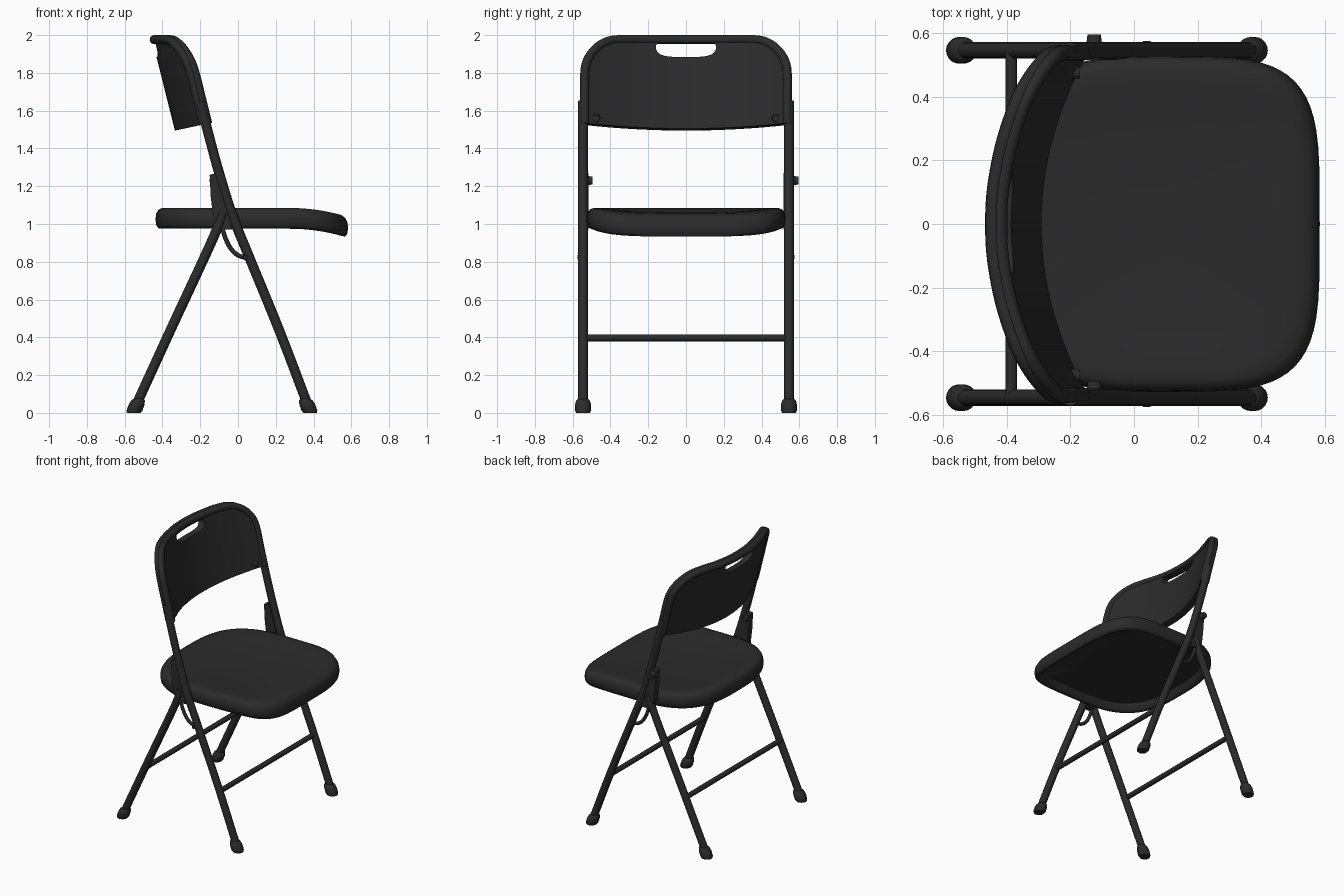
import bpy, bmesh, math
from mathutils import Vector

cube = bpy.data.objects.get("Cube")
if cube:
    bpy.data.objects.remove(cube, do_unlink=True)

charcoal = bpy.data.materials.new("charcoal")
charcoal.use_nodes = True
COLOUR = (0.024, 0.024, 0.024, 1)
charcoal.diffuse_color = COLOUR
charcoal.node_tree.nodes["Principled BSDF"].inputs["Base Color"].default_value = COLOUR

SIDE = 0.545          # y of the leg tubes
SIDES = (("right", -1), ("left", 1))


def add(name, mesh, angle=40):
    ob = bpy.data.objects.new(name, mesh)
    bpy.context.collection.objects.link(ob)
    mesh.materials.clear()
    mesh.materials.append(charcoal)
    bpy.ops.object.select_all(action='DESELECT')
    ob.select_set(True)
    bpy.context.view_layer.objects.active = ob
    bpy.ops.object.shade_smooth_by_angle(angle=math.radians(angle))
    return ob


def finish(name, bm, angle=40):
    bmesh.ops.recalc_face_normals(bm, faces=bm.faces)
    mesh = bpy.data.meshes.new(name)
    bm.to_mesh(mesh)
    bm.free()
    return add(name, mesh, angle)


def tube(name, points, radius):
    """Round tube along a smooth path."""
    curve = bpy.data.curves.new(name + "_path", 'CURVE')
    curve.dimensions = '3D'
    curve.bevel_depth = radius
    curve.bevel_resolution = 4
    curve.resolution_u = 6
    curve.use_fill_caps = True
    spline = curve.splines.new('BEZIER')
    spline.bezier_points.add(len(points) - 1)
    for bp, p in zip(spline.bezier_points, points):
        bp.co = p
        bp.handle_left_type = bp.handle_right_type = 'AUTO'
    tmp = bpy.data.objects.new(name + "_path", curve)
    bpy.context.collection.objects.link(tmp)
    bpy.context.view_layer.update()
    mesh = bpy.data.meshes.new_from_object(tmp.evaluated_get(bpy.context.evaluated_depsgraph_get()))
    bpy.data.objects.remove(tmp, do_unlink=True)
    return add(name, mesh)


def loft(name, rings, angle=40):
    """Skin closed rings of equal length and cap both ends."""
    bm = bmesh.new()
    loops = [[bm.verts.new(p) for p in ring] for ring in rings]
    n = len(loops[0])
    for a, b in zip(loops, loops[1:]):
        for i in range(n):
            j = (i + 1) % n
            bm.faces.new((a[i], a[j], b[j], b[i]))
    bm.faces.new(loops[0])
    bm.faces.new(loops[-1])
    return finish(name, bm, angle)


def stud(name, centre, radius, height, axis):
    """Short bevelled pin along an axis."""
    bm = bmesh.new()
    bmesh.ops.create_cone(bm, cap_ends=True, segments=16, radius1=radius,
                          radius2=radius * 0.8, depth=height)
    turn = Vector((0, 0, 1)).rotation_difference(Vector(axis))
    for v in bm.verts:
        v.co = turn @ v.co + Vector(centre)
    return finish(name, bm)


# Backrest: a bowed, leaning surface
HALF, TOP, CORNER = 0.536, 1.976, 0.18


def bow(y, z, lift=0):
    return Vector((-0.17 - 0.25 * (z - 1.53) - 0.15 * (1 - (y / HALF) ** 2) + lift, y, z))


def top_edge(y):
    over = max(0, abs(y) - (HALF - CORNER)) / CORNER
    return TOP - CORNER + CORNER * math.sqrt(max(0, 1 - over * over))


bm = bmesh.new()
COLS, ROWS = 40, 12
grid = []
for i in range(COLS + 1):
    y = HALF * math.sin(math.pi * (i / COLS - 0.5))
    low = 1.5 + 0.03 * (y / HALF) ** 2
    grid.append([bm.verts.new(bow(y, low + (top_edge(y) - low) * j / ROWS))
                 for j in range(ROWS + 1)])
for a, b in zip(grid, grid[1:]):
    for j in range(ROWS):
        bm.faces.new((a[j], b[j], b[j + 1], a[j + 1]))
panel = finish("back_panel", bm)
solid = panel.modifiers.new("thickness", 'SOLIDIFY')
solid.thickness = 0.045
solid.offset = 0

# Hand hole: flat top, rounded lower corners
hole = [(0.15, 1.955), (0.16, 1.945), (0.157, 1.92), (0.14, 1.9), (0.11, 1.889), (0.07, 1.885)]
outline = hole + [(-y, z) for y, z in reversed(hole)]
cutter = loft("hand_hole_cutter", [[(x, y, z) for y, z in outline] for x in (-0.7, -0.1)])
cutter.hide_render = True
cutter.hide_set(True)
cut = panel.modifiers.new("hand_hole", 'BOOLEAN')
cut.operation = 'DIFFERENCE'
cut.solver = 'EXACT'
cut.object = cutter
bpy.context.view_layer.update()
cut_mesh = bpy.data.meshes.new_from_object(
    panel.evaluated_get(bpy.context.evaluated_depsgraph_get()))
bpy.data.objects.remove(panel, do_unlink=True)
bpy.data.objects.remove(cutter, do_unlink=True)
add("back_panel", cut_mesh)

# Rim bead around the sides and top of the backrest
arc = [(HALF - CORNER + CORNER * math.cos(t), TOP - CORNER + CORNER * math.sin(t))
       for t in [math.pi / 2 * k / 6 for k in range(7)]]
half = [(HALF, 1.53), (HALF, 1.66)] + arc + [(0.18, TOP)]
rim = half + [(0, TOP)] + [(-y, z) for y, z in reversed(half)]
for layer, lift in (("front", 0.01), ("rear", -0.012)):
    tube("back_rim_" + layer, [bow(y, z, lift) for y, z in rim], 0.024)


# Seat: rounded shell with a hollow underside and drooping front
def seat_ring(scale, z, count=64):
    ring = []
    for k in range(count):
        t = 2 * math.pi * k / count
        c, s = math.cos(t), math.sin(t)
        e = 2 / (4.2 if c > 0 else 3)
        x = 0.51 * math.copysign(abs(c) ** e, c) * scale
        y = 0.527 * math.copysign(abs(s) ** e, s) * scale
        droop = 0.045 * min(1, max(0, (x - 0.2) / 0.3)) ** 2
        ring.append((x + 0.073, y, z - droop))
    return ring


profile = [(0.05, 1.03), (0.5, 1.03), (0.88, 1.025), (0.915, 0.985), (0.94, 0.975),
           (0.97, 0.977), (0.992, 0.995), (1, 1.025), (0.992, 1.055), (0.97, 1.075),
           (0.93, 1.085), (0.85, 1.083), (0.7, 1.073), (0.4, 1.06), (0.05, 1.057)]
loft("seat", [seat_ring(s, z) for s, z in profile], 60)

# Legs, feet, folding brackets and fixings on each side
front_path = [(0.37, 0.04), (0.225, 0.42), (0.045, 0.86), (-0.02, 1.02),
              (-0.085, 1.22), (-0.165, 1.51), (-0.2, 1.65)]
rear_path = [(-0.54, 0.04), (-0.375, 0.4), (-0.1, 1.0), (-0.08, 1.06)]
foot_profile = [(0.036, 0), (0.042, 0.012), (0.042, 0.045), (0.036, 0.066), (0.027, 0.075)]
for side, s in SIDES:
    for part, path in (("front", front_path), ("rear", rear_path)):
        tube(f"{part}_leg_{side}", [(x, s * SIDE, z) for x, z in path], 0.026)
        fx = path[0][0]
        lean = 0.35 if part == "rear" else -0.35
        loft(f"{part}_foot_{side}",
             [[(fx + lean * (z - 0.035) + r * math.cos(a), s * SIDE + r * math.sin(a), z)
               for a in [math.pi * k / 10 for k in range(20)]] for r, z in foot_profile])
    plate = [(-0.15, 1.26), (-0.11, 1.27), (-0.085, 1.2), (-0.05, 1.06), (-0.03, 0.97),
             (-0.08, 0.97), (-0.13, 1.02), (-0.145, 1.15)]
    loft(f"pivot_plate_{side}", [[(x, s * y, z) for x, z in plate] for y in (0.515, 0.56)])
    link = [(-0.09, 1.0), (-0.06, 0.91), (-0.03, 0.86), (0.0, 0.835), (0.045, 0.82)]
    tube(f"folding_link_{side}", [(x, s * SIDE, z) for x, z in link], 0.012)
    stud(f"link_rivet_{side}", (0.04, s * 0.565, 0.825), 0.014, 0.02, (0, s, 0))
    stud(f"back_screw_{side}", (bow(0.47, 1.56).x + 0.03, s * 0.475, 1.56), 0.022, 0.025, (1, 0, 0))

# Pivot knobs both point toward the same side
for side, s in SIDES:
    stud(f"pivot_knob_{side}", (-0.125, s * SIDE + 0.03, 1.23), 0.026, 0.04, (0, 1, 0))

# Cross bars between the legs
for part, x in (("front", 0.232), ("rear", -0.385)):
    tube(f"{part}_cross_bar", [(x, -SIDE, 0.397), (x, 0, 0.397), (x, SIDE, 0.397)], 0.018)
